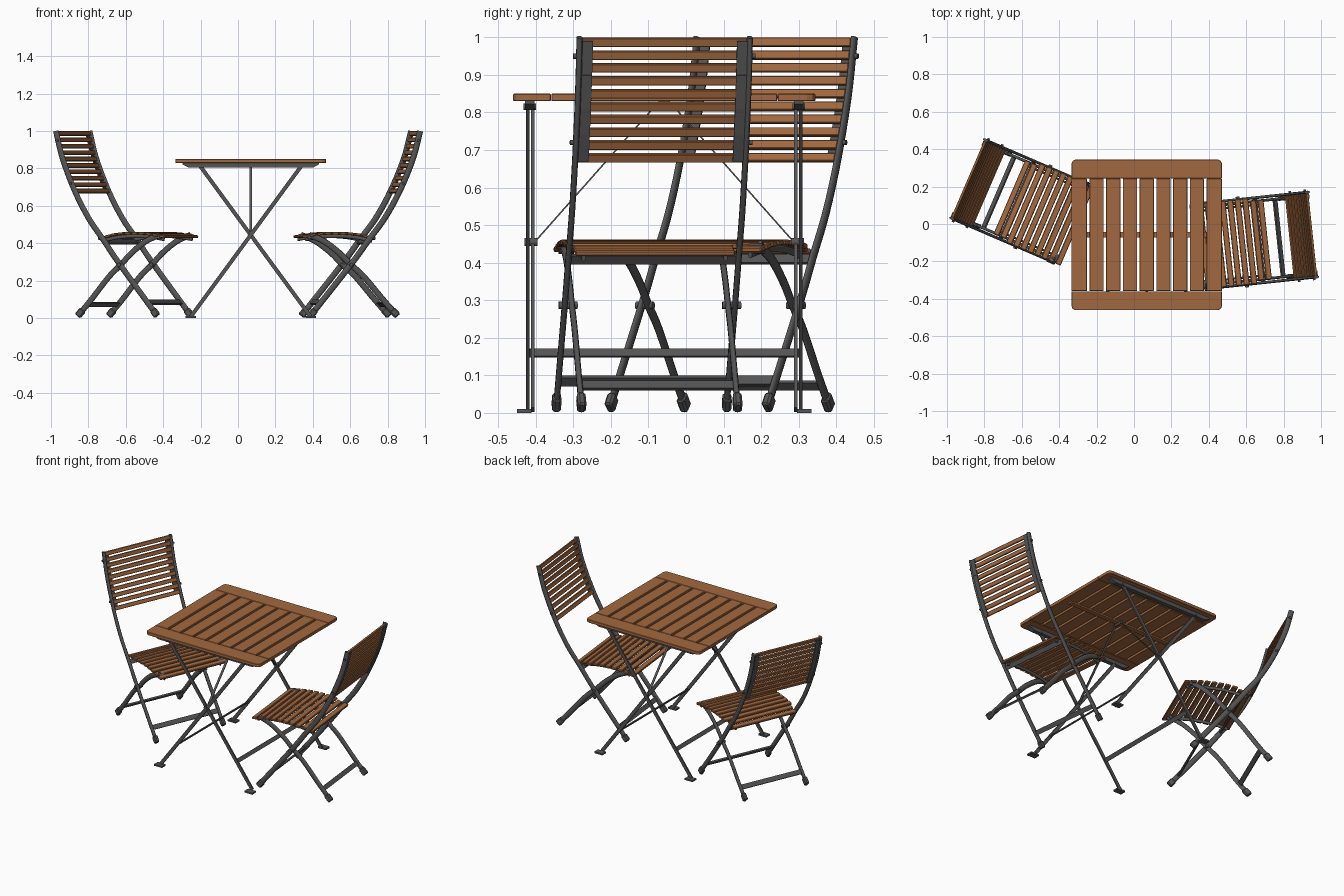
import bpy, bmesh, math
from mathutils import Vector, Matrix

if "Cube" in bpy.data.objects:
    bpy.data.objects.remove(bpy.data.objects["Cube"])


def material(name, rgb):
    m = bpy.data.materials.new(name)
    m.diffuse_color = (*rgb, 1)
    m.use_nodes = True
    m.node_tree.nodes["Principled BSDF"].inputs["Base Color"].default_value = m.diffuse_color
    return m


WOOD = material("oiled wood", (0.36, 0.14, 0.05))
METAL = material("grey metal", (0.09, 0.09, 0.09))
I = Matrix.Identity(4)


def finish(name, bm, mat, M, bevel=0, smooth=False):
    bmesh.ops.recalc_face_normals(bm, faces=bm.faces)
    me = bpy.data.meshes.new(name)
    bm.to_mesh(me)
    bm.free()
    me.materials.append(mat)
    ob = bpy.data.objects.new(name, me)
    bpy.context.collection.objects.link(ob)
    ob.matrix_world = M
    if smooth:
        for p in me.polygons:
            p.use_smooth = len(p.vertices) == 4
    if bevel:
        b = ob.modifiers.new("bevel", 'BEVEL')
        b.width, b.segments = bevel, 1
    return ob


def bar(name, p, q, w, t, n, mat, M=I, bevel=0):
    """Flat bar from p to q, thickness t along n, width w across."""
    p, q, n = Vector(p), Vector(q), Vector(n).normalized()
    c = (q - p).normalized().cross(n).normalized()
    bm = bmesh.new()
    ends = [[bm.verts.new(e + c * w / 2 * a + n * t / 2 * b)
             for a, b in ((-1, -1), (1, -1), (1, 1), (-1, 1))] for e in (p, q)]
    bm.faces.new(ends[0])
    bm.faces.new(ends[1])
    for i in range(4):
        j = (i + 1) % 4
        bm.faces.new((ends[0][i], ends[0][j], ends[1][j], ends[1][i]))
    return finish(name, bm, mat, M, bevel)


def prism(name, pts, a, b, axis, mat, M=I, bevel=0):
    """Outline extruded from a to b along the y or z axis."""
    bm = bmesh.new()
    put = (lambda u, v, h: (u, h, v)) if axis == 'y' else (lambda u, v, h: (u, v, h))
    f = bm.faces.new([bm.verts.new(put(u, v, a)) for u, v in pts])
    r = bmesh.ops.extrude_face_region(bm, geom=[f])
    d = Vector(put(0, 0, b - a))
    bmesh.ops.translate(bm, vec=d, verts=[v for v in r["geom"] if isinstance(v, bmesh.types.BMVert)])
    return finish(name, bm, mat, M, bevel)


def pin(name, c, r, length, M=I):
    """Round pin lying along y."""
    bm = bmesh.new()
    bmesh.ops.create_cone(bm, cap_ends=True, segments=12, radius1=r, radius2=r, depth=length,
                          matrix=Matrix.Translation(c) @ Matrix.Rotation(math.pi / 2, 4, 'X'))
    return finish(name, bm, METAL, M, smooth=True)


def spline(pts, n=5):
    """Smooth curve through the points."""
    P = [Vector(p) for p in pts]
    P = [2 * P[0] - P[1]] + P + [2 * P[-1] - P[-2]]
    out = []
    for i in range(1, len(P) - 2):
        a, b, c, d = P[i - 1:i + 3]
        for k in range(n):
            t = k / n
            out.append(0.5 * (2 * b + (c - a) * t + (2 * a - 5 * b + 4 * c - d) * t * t
                              + (3 * b - a - 3 * c + d) * t ** 3))
    return out + [P[-2]]


def tube(name, path, w, t, y, M):
    """Oval tube along an x-z path at side offset y."""
    bm, rings = bmesh.new(), []
    for i, p in enumerate(path):
        d = (path[min(i + 1, len(path) - 1)] - path[max(i - 1, 0)]).normalized()
        ring = []
        for k in range(10):
            a = 2 * math.pi * k / 10
            u, v = math.cos(a) * w / 2, math.sin(a) * t / 2
            ring.append(bm.verts.new((p.x - d.y * u, y + v, p.y + d.x * u)))
        rings.append(ring)
    for r0, r1 in zip(rings, rings[1:]):
        for k in range(10):
            j = (k + 1) % 10
            bm.faces.new((r0[k], r0[j], r1[j], r1[k]))
    bm.faces.new(rings[0])
    bm.faces.new(rings[-1])
    return finish(name, bm, METAL, M, smooth=True)


def on_path(path, val, axis):
    """Point and direction where the path reaches a value on one axis."""
    for a, b in zip(path, path[1:]):
        if min(a[axis], b[axis]) <= val <= max(a[axis], b[axis]):
            return a.lerp(b, (val - a[axis]) / (b[axis] - a[axis])), (b - a).normalized()
    return path[-1], (path[-1] - path[-2]).normalized()


UPRIGHT = spline([(.015, 1.0), (.055, .85), (.125, .68), (.205, .535), (.29, .42), (.385, .29), (.605, .012)])
REAR = spline([(.61, .445), (.53, .41), (.45, .35), (.385, .285), (.315, .22), (.21, .095), (.135, .012)])
SEAT = spline([(.25, .424), (.35, .446), (.45, .454), (.55, .450), (.65, .434)])


def chair(M):
    for s in (-1, 1):
        # curved frame tubes, feet and pins
        tube("chair_upright", UPRIGHT, .032, .016, s * .228, M)
        tube("chair_rear_leg", REAR, .032, .016, s * .209, M)
        for path, y in ((UPRIGHT, .228), (REAR, .209)):
            p, _ = on_path(path, .045, 1)
            q = path[-1] + (path[-1] - p).normalized() * .002
            bar("chair_foot", (p.x, s * y, p.y), (q.x, s * y, max(q.y, .011)), .038, .023, (0, 1, 0), METAL, M, .006)
        pin("chair_pivot", (.388, s * .219, .286), .010, .05, M)
        for z in (.95, .72):
            p, _ = on_path(UPRIGHT, z, 1)
            pin("back_bolt", (p.x, s * .232, z), .007, .024, M)
        # strip holding the back slats, rail holding the seat slats
        strip = [on_path(UPRIGHT, z, 1)[0] for z in (.99, .9, .81, .74, .67)]
        for a, b in zip(strip, strip[1:]):
            bar("back_strip", (a.x - .009, s * .207, a.y), (b.x - .009, s * .207, b.y), .028, .006,
                (b.y - a.y, 0, a.x - b.x), METAL, M)
        rail = [Vector((p.x, p.y - .016)) for p in SEAT[1:-1]]
        tube("seat_rail", rail, .02, .012, s * .19, M)
        pin("seat_bracket", (.61, s * .2, .437), .014, .04, M)
    # back slats
    for i in range(10):
        p, d = on_path(UPRIGHT, .987 - i * .0342, 1)
        bar("back_slat", (p.x, -.221, p.y), (p.x, .221, p.y), .024, .013, (d.y, 0, -d.x), WOOD, M, .002)
    # seat slats
    for i in range(10):
        p, d = on_path(SEAT, .268 + i * .0405, 0)
        w = .214 if i < 2 else .23
        bar("seat_slat", (p.x, -w, p.y), (p.x, w, p.y), .031, .014, (-d.y, 0, d.x), WOOD, M, .003)
    # cross bars
    for name, path, z, y in (("seat_cross_bar", UPRIGHT, .409, .228), ("front_cross_bar", UPRIGHT, .085, .228),
                             ("rear_cross_bar", REAR, .073, .209)):
        p, d = on_path(path, z, 1)
        bar(name, (p.x, -y, p.y), (p.x, y, p.y), .028, .01, (d.y, 0, -d.x), METAL, M)


for x, y, a in ((-.8975, .245, -23.3), (.965, -.055, 186.1)):
    chair(Matrix.Translation((x, y, 0)) @ Matrix.Rotation(math.radians(a), 4, 'Z'))

# table, built around its own centre
T = Matrix.Translation((.068, -.058, 0))
H = .4025
for s in (-1, 1):
    c = .022
    prism("table_end_board", [(-H, s * .302), (H, s * .302), (H, s * (H - c)), (H - c * .3, s * (H - c * .3)),
                              (H - c, s * H), (c - H, s * H), (c * .3 - H, s * (H - c * .3)), (-H, s * (H - c))],
          .83, .85, 'z', WOOD, T, .002)
    # top rail with tapered ends
    prism("table_rail", [(-.365, .83), (-.365, .822), (-.335, .806), (.335, .806), (.365, .822), (.365, .83)],
          s * .358 - .013, s * .358 + .013, 'y', METAL, T)
    # crossed legs: outer pair one way, inner pair the other
    for k, y in ((1, .3635), (-1, .3505)):
        bar("table_leg", (-k * .32, s * y, .008), (k * .272, s * y, .815), .021, .009, (0, 1, 0), METAL, T)
        bar("table_foot", (-k * .32 - .028, s * .373, .005), (-k * .32 + .028, s * .373, .005),
            .038, .01, (0, 0, 1), METAL, T)
        pin("leg_top_pin", (k * .272, s * .358, .815), .009, .034, T)
    pin("table_pivot", (0, s * .355, .455), .011, .034, T)
    # thin diagonal brace to the middle of the top
    bar("table_brace", (0, s * .345, .455), (0, s * .02, .822), .014, .004, (0, .367, s * .325), METAL, T)
# lower cross bars between the legs
for k, y in ((1, .3635), (-1, .3505)):
    x = -k * .208
    bar("table_cross_bar", (x, -y, .16), (x, y, .16), .025, .006, (.807, 0, -k * .592), METAL, T)
# table slats
pitch = 2 * H / 9
for i in range(9):
    x = -H + pitch * (i + .5)
    e0, e1 = (0 if i == 0 else .007), (0 if i == 8 else .007)
    a, b = x - pitch / 2 + e0, x + pitch / 2 - e1
    prism("table_slat", [(a, -.3), (b, -.3), (b, .3), (a, .3)], .83, .85, 'z', WOOD, T, .0015)
# batten under the slats and brace anchor
bar("table_batten", (-.36, 0, .826), (.36, 0, .826), .03, .01, (0, 0, 1), WOOD, T)
pin("brace_anchor", (0, 0, .82), .008, .06, T)
